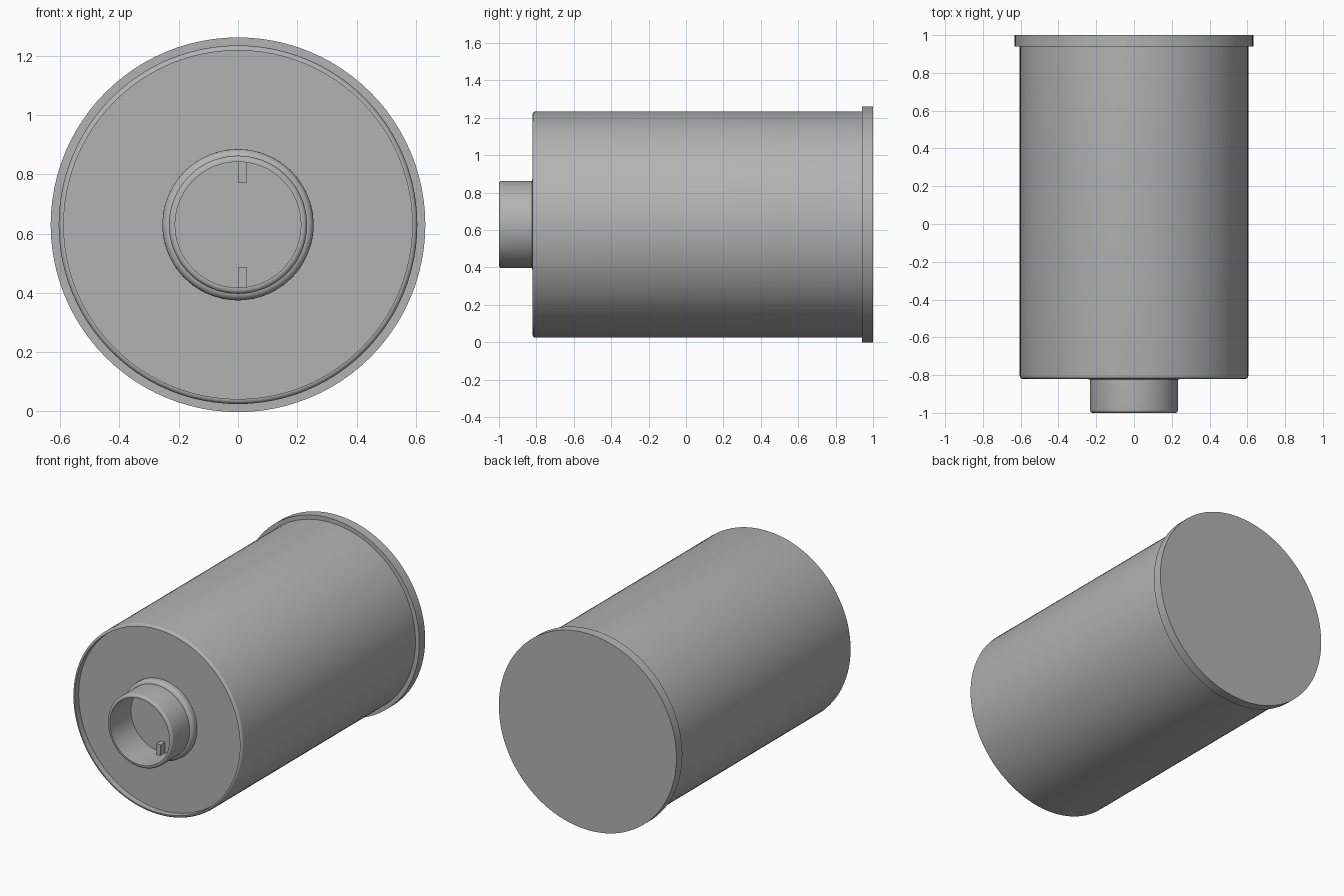
import bpy, math
from mathutils import Matrix

cube = bpy.data.objects.get("Cube")
if cube:
    bpy.data.objects.remove(cube, do_unlink=True)

AXIS_Z = 0.63
SIDES = 96

grey = bpy.data.materials.new("plain grey")
grey.use_nodes = True
grey.diffuse_color = (0.45, 0.45, 0.45, 1)
grey.node_tree.nodes["Principled BSDF"].inputs["Base Color"].default_value = (0.45, 0.45, 0.45, 1)


def finish(obj):
    obj.data.materials.append(grey)
    bpy.ops.object.select_all(action='DESELECT')
    obj.select_set(True)
    bpy.context.view_layer.objects.active = obj
    bpy.ops.object.shade_smooth_by_angle(angle=math.radians(35))


def rounded(r, y, size, steps=5):
    """Quarter-round corner ending at radius r and front depth y."""
    angles = [math.pi / 2 * i / steps for i in range(steps + 1)]
    return [(r - size + size * math.sin(a), y + size - size * math.cos(a)) for a in angles]


def lathe(name, profile):
    """Spin (radius, y) points, listed from the front centre to the back centre."""
    verts, faces, rings = [], [], []
    for r, y in profile:
        start = len(verts)
        count = 1 if r == 0 else SIDES
        for i in range(count):
            a = 2 * math.pi * i / SIDES
            verts.append((r * math.cos(a), y, AXIS_Z + r * math.sin(a)))
        rings.append([start + i % count for i in range(SIDES)])
    for a, b in zip(rings, rings[1:]):
        for i in range(SIDES):
            j = (i + 1) % SIDES
            face = [a[i], a[j], b[j], b[i]]
            faces.append(list(dict.fromkeys(face)))
    mesh = bpy.data.meshes.new(name)
    mesh.from_pydata(verts, [], faces)
    mesh.validate()
    obj = bpy.data.objects.new(name, mesh)
    bpy.context.collection.objects.link(obj)
    finish(obj)
    return obj


# Can body with a rounded front rim around a recessed face
lathe("can_body", [(0, -0.78), (0.588, -0.78), (0.588, -0.82)]
      + rounded(0.605, -0.82, 0.016) + [(0.605, 0.95), (0, 0.95)])

# Flat end cap with an overhanging edge
lathe("end_cap", [(0, 0.94), (0.632, 0.94), (0.632, 1.0), (0, 1.0)])

# Rounded collar at the foot of the neck
lathe("neck_collar", [(0.22, -0.775), (0.22, -0.825)]
      + rounded(0.255, -0.825, 0.025) + [(0.255, -0.775), (0.22, -0.775)])

# Hollow spool neck
lathe("spool_neck", [(0, -0.785), (0.212, -0.785), (0.212, -1.0)]
      + rounded(0.233, -1.0, 0.016) + [(0.233, -0.77), (0, -0.77)])

# Pair of drive keys inside the neck
for name, side in (("upper_drive_key", 1), ("lower_drive_key", -1)):
    bpy.ops.mesh.primitive_cube_add(size=1)
    key = bpy.context.object
    key.name = name
    key.data.transform(Matrix.Translation((0.015, -0.805, AXIS_Z + side * 0.177))
                       @ Matrix.Diagonal((0.03, 0.05, 0.07, 1)))
    finish(key)
